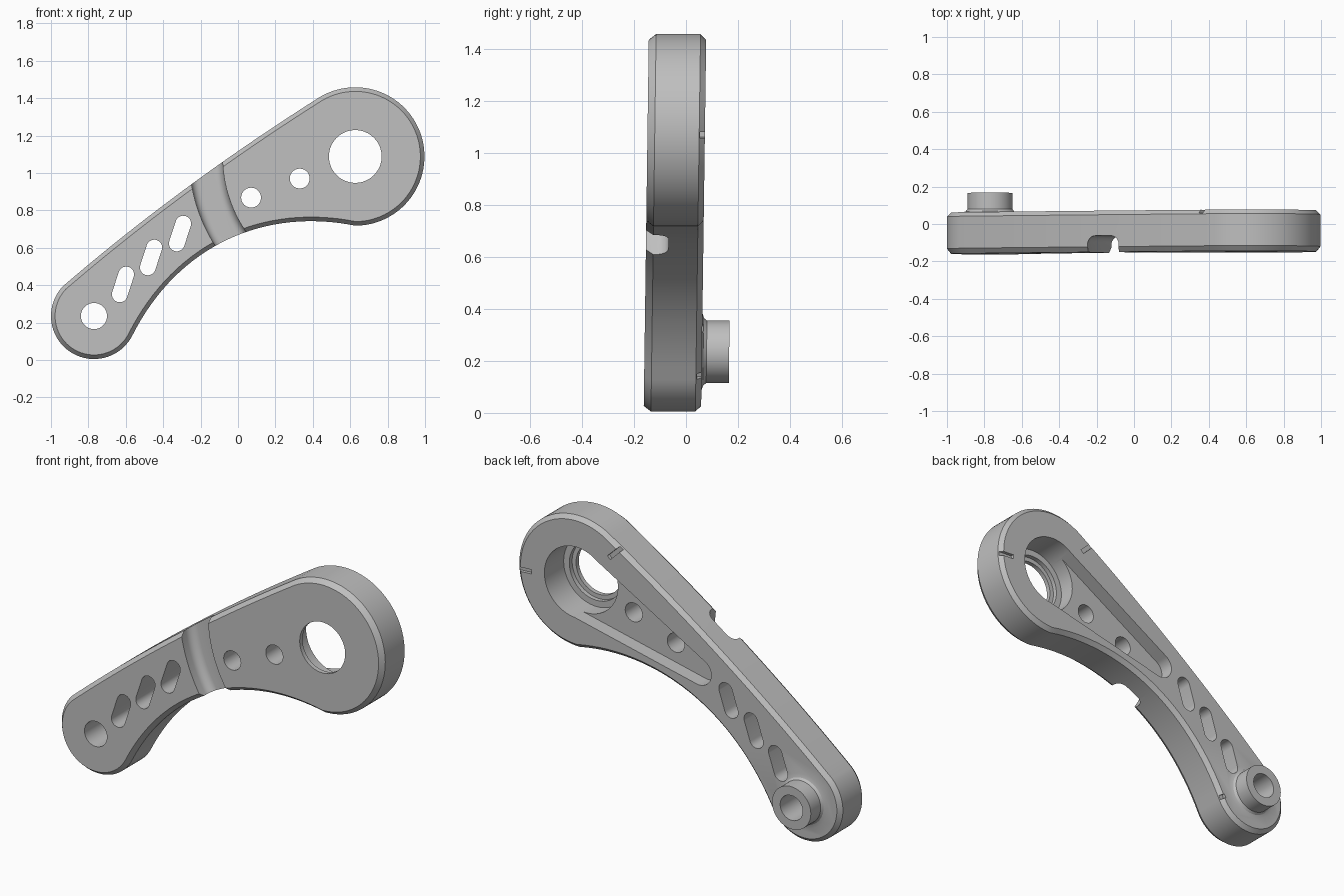
import bpy, bmesh
from math import sin, cos, radians, pi
from mathutils import Vector

cube = bpy.data.objects.get("Cube")
if cube:
    bpy.data.objects.remove(cube, do_unlink=True)

FRONT, BACK = -0.153, 0.068      # faces of the plate
BIG, SMALL = Vector((0.627, 1.088)), Vector((-0.77, 0.235))
BIG_R, SMALL_R = 0.37, 0.23

metal = bpy.data.materials.new("grey metal")
metal.use_nodes = True
metal.diffuse_color = (0.52, 0.52, 0.52, 1)
metal.node_tree.nodes["Principled BSDF"].inputs["Base Color"].default_value = metal.diffuse_color


def arc(c, r, a0, a1, n):
    """Points (x, z) on an arc, angles in degrees."""
    return [Vector((c[0] + r * cos(a), c[1] + r * sin(a)))
            for a in (radians(a0 + (a1 - a0) * i / n) for i in range(n + 1))]


def circle(c, r, n=64):
    return arc(c, r, 0, 360, n)[:-1]


def bezier(a, b, c, d, n):
    return [a * (1 - t)**3 + b * 3 * t * (1 - t)**2 + c * 3 * t * t * (1 - t) + d * t**3
            for t in (i / n for i in range(n + 1))]


def inset(loop, d):
    """Move a counter-clockwise loop inwards."""
    out = []
    for i, p in enumerate(loop):
        t = (loop[(i + 1) % len(loop)] - loop[i - 1]).normalized()
        out.append(p + Vector((-t.y, t.x)) * d)
    return out


def stack(name, rings, closed=False):
    """Skin (loop, y) rings into a solid; closed makes a ring-shaped solid."""
    bm = bmesh.new()
    rows = [[bm.verts.new((p.x, y, p.y)) for p in loop] for loop, y in rings]
    n = len(rows[0])
    pairs = list(zip(rows, rows[1:])) + ([(rows[-1], rows[0])] if closed else [])
    for a, b in pairs:
        for i in range(n):
            j = (i + 1) % n
            bm.faces.new((a[i], a[j], b[j], b[i]))
    if not closed:
        bm.faces.new(rows[0])
        bm.faces.new(rows[-1])
    bmesh.ops.recalc_face_normals(bm, faces=bm.faces)
    mesh = bpy.data.meshes.new(name)
    bm.to_mesh(mesh)
    bm.free()
    obj = bpy.data.objects.new(name, mesh)
    bpy.context.collection.objects.link(obj)
    mesh.materials.append(metal)
    return obj


def combine(target, tool, operation="DIFFERENCE"):
    mod = target.modifiers.new(tool.name, "BOOLEAN")
    mod.object, mod.operation, mod.solver = tool, operation, "EXACT"
    bpy.context.view_layer.objects.active = target
    bpy.ops.object.modifier_apply(modifier=mod.name)
    bpy.data.objects.remove(tool, do_unlink=True)


def cut(loop, y0=-0.5, y1=0.5):
    combine(arm, stack("cutter", [(loop, y0), (loop, y1)]))


# Arm plate: two round ends joined by a bowed top edge and a hollow lower edge
big_arc = arc(BIG, BIG_R, -90, 124, 56)
small_arc = arc(SMALL, SMALL_R, 136, 332, 44)
bow = Vector((-0.32, 0.925))
top_edge = bezier(big_arc[-1], big_arc[-1].lerp(bow, 2 / 3),
                  small_arc[0].lerp(bow, 2 / 3), small_arc[0], 24)
low_edge = bezier(small_arc[-1], Vector((-0.32, 0.62)), Vector((0.15, 0.815)), big_arc[0], 32)
outline = big_arc + top_edge[1:-1] + small_arc + low_edge[1:-1]
rim = inset(outline, 0.022)
arm = stack("lever_arm", [(rim, FRONT), (outline, FRONT + 0.028),
                          (outline, BACK - 0.022), (rim, BACK)])

# Boss with a flared foot on the back of the small end
combine(arm, stack("boss", [(circle(SMALL, r), y) for r, y in
                            ((0.15, 0), (0.15, BACK), (0.13, BACK + 0.006),
                             (0.12, BACK + 0.018), (0.12, 0.173))]), "UNION")

# Stepped bore in the big end
for r, y in ((0.141, -0.5), (0.165, FRONT + 0.025), (0.2, FRONT + 0.05)):
    cut(circle(BIG, r), y, 0.5)

# Tapered pocket on the back
pocket = arc(BIG, 0.198, -77, 120, 40) + arc((-0.13, 0.79), 0.075, 120, 283, 24)
cut(pocket, BACK - 0.08, 0.5)

# Curved channel across the front
channel = [(0.71, FRONT - 0.1), (0.71, FRONT + 0.04)]
channel += [(p.x, p.y) for p in arc((0.755, FRONT + 0.042), 0.045, 180, 90, 6)]
channel += [(p.x, p.y) for p in arc((0.843, FRONT + 0.042), 0.045, 90, 0, 6)]
channel += [(0.888, FRONT - 0.1)]
combine(arm, stack("channel", [(circle(BIG, r, 128), y) for r, y in channel], closed=True))

# Round holes
for c, r in ((SMALL, 0.07), ((0.07, 0.868), 0.053), ((0.33, 0.97), 0.053)):
    cut(circle(c, r, 40))

# Slanted slots
lean = Vector((sin(radians(18)), cos(radians(18)))) * 0.056
for c in ((-0.31, 0.676), (-0.465, 0.548), (-0.615, 0.404)):
    c = Vector(c)
    cut(arc(c + lean, 0.042, -18, 162, 16) + arc(c - lean, 0.042, 162, 342, 16))

# Small index notches in the back rim
for c, angle, r0, r1 in ((BIG, 136, 0.28, 0.4), (BIG, -3, 0.28, 0.4), (SMALL, -25, 0.2, 0.26)):
    d = Vector((cos(radians(angle)), sin(radians(angle))))
    side = Vector((-d.y, d.x)) * 0.012
    cut([c + d * r0 - side, c + d * r1 - side, c + d * r1 + side, c + d * r0 + side],
        BACK - 0.018, 0.5)

# Slight backward lean of the whole arm
for v in arm.data.vertices:
    v.co.y += 0.0137 * (v.co.z - 0.73)

bpy.ops.object.select_all(action="DESELECT")
arm.select_set(True)
bpy.context.view_layer.objects.active = arm
bpy.ops.object.shade_smooth_by_angle(angle=radians(25))
